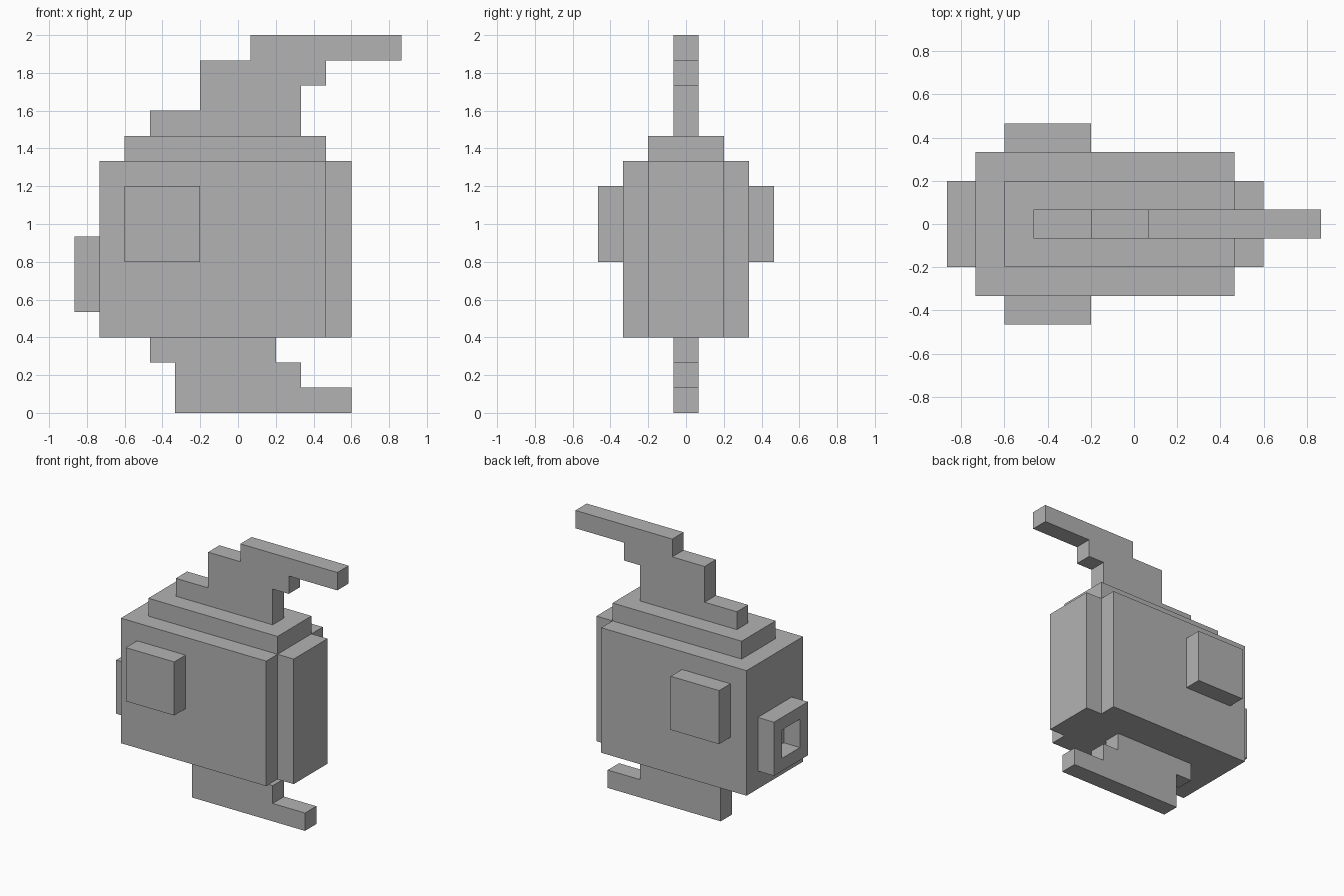
import bpy
import bmesh
from mathutils import Vector

U = 2 / 15  # edge of one block

cube = bpy.data.objects.get("Cube")
if cube:
    bpy.data.objects.remove(cube, do_unlink=True)

grey = bpy.data.materials.new("plain grey")
grey.use_nodes = True
grey.diffuse_color = (0.45, 0.45, 0.45, 1)
grey.node_tree.nodes["Principled BSDF"].inputs["Base Color"].default_value = grey.diffuse_color


def finish(name, bm):
    """Scale from blocks to units and link the part."""
    bmesh.ops.scale(bm, vec=(U, U, U), verts=bm.verts)
    bmesh.ops.recalc_face_normals(bm, faces=bm.faces)
    mesh = bpy.data.meshes.new(name)
    bm.to_mesh(mesh)
    bm.free()
    mesh.materials.append(grey)
    obj = bpy.data.objects.new(name, mesh)
    bpy.context.collection.objects.link(obj)
    return obj


def box_mesh(x, y, z):
    bm = bmesh.new()
    bmesh.ops.create_cube(bm, size=1)
    low, high = (Vector(c) for c in zip(x, y, z))
    bmesh.ops.scale(bm, vec=high - low, verts=bm.verts)
    bmesh.ops.translate(bm, vec=(low + high) / 2, verts=bm.verts)
    return bm


def fin(name, outline):
    """Stepped outline in x and z, one block thick."""
    bm = bmesh.new()
    face = bm.faces.new([bm.verts.new((x, -0.5, z)) for x, z in outline])
    grown = bmesh.ops.extrude_face_region(bm, geom=[face])
    moved = [g for g in grown["geom"] if isinstance(g, bmesh.types.BMVert)]
    bmesh.ops.translate(bm, vec=(0, 1, 0), verts=moved)
    return finish(name, bm)


# Body, top cap and tail base
finish("body", box_mesh((-5.5, 3.5), (-2.5, 2.5), (3, 10)))
finish("top_cap", box_mesh((-4.5, 3.5), (-1.5, 1.5), (10, 11)))
finish("tail_base", box_mesh((3.5, 4.5), (-1.5, 1.5), (3, 10)))

# Eyes on both sides
for name, y in (("right_eye", (-3.5, -2.5)), ("left_eye", (2.5, 3.5))):
    finish(name, box_mesh((-4.5, -1.5), y, (6, 9)))

# Mouth block with a square hole
bm = box_mesh((-6.5, -5.5), (-1.5, 1.5), (4, 7))
bm.normal_update()
opening = min(bm.faces, key=lambda f: f.calc_center_median().x)
bmesh.ops.inset_region(bm, faces=[opening], thickness=1)
grown = bmesh.ops.extrude_discrete_faces(bm, faces=[opening])
bmesh.ops.translate(bm, vec=(1, 0, 0), verts=grown["faces"][0].verts)
finish("mouth", bm)

# Swept-back fins
fin("upper_fin", [(-3.5, 11), (2.5, 11), (2.5, 13), (3.5, 13), (3.5, 14), (6.5, 14),
                  (6.5, 15), (0.5, 15), (0.5, 14), (-1.5, 14), (-1.5, 12), (-3.5, 12)])
fin("lower_fin", [(-2.5, 0), (4.5, 0), (4.5, 1), (2.5, 1), (2.5, 2), (1.5, 2),
                  (1.5, 3), (-3.5, 3), (-3.5, 2), (-2.5, 2)])
